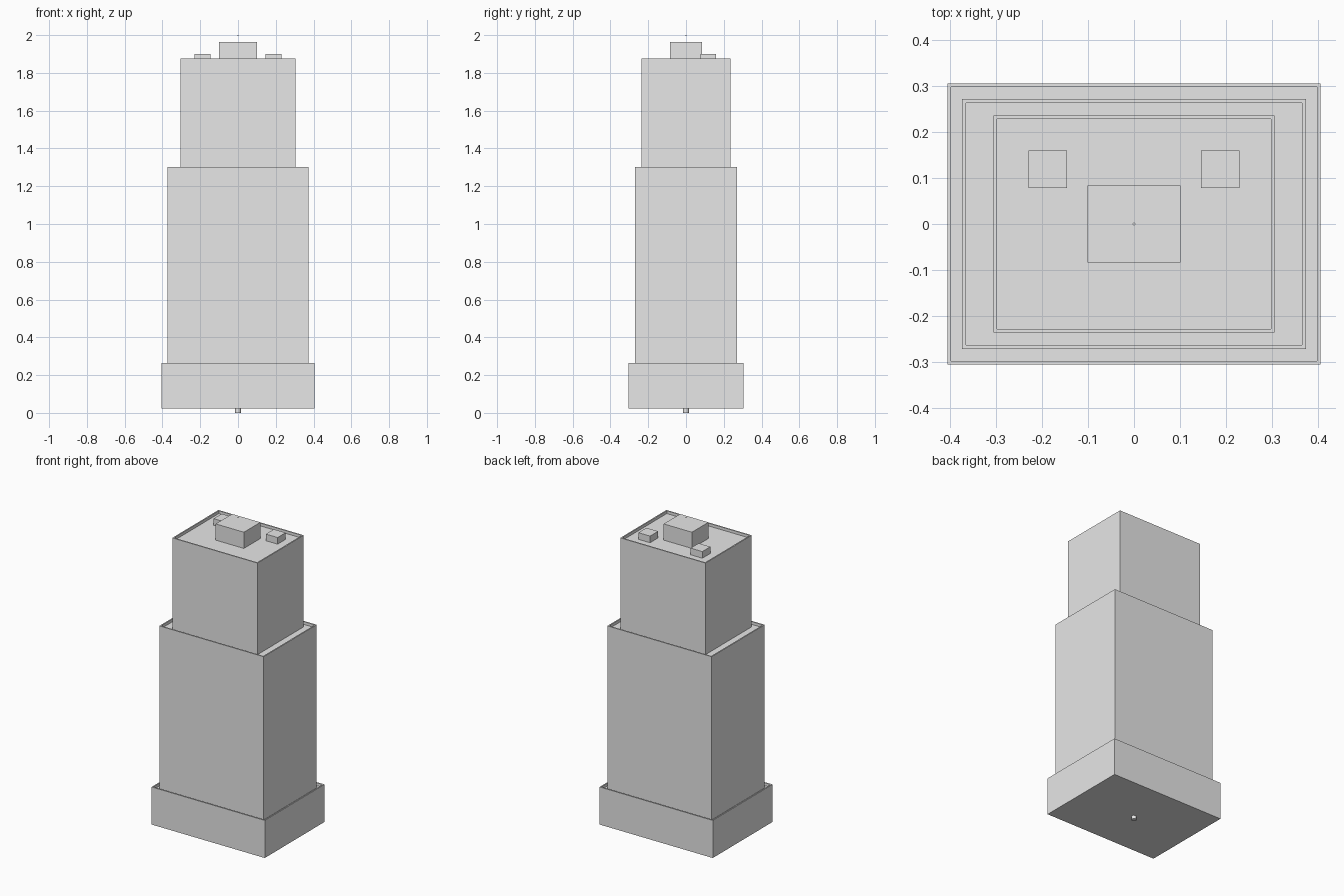
import bpy, bmesh
from mathutils import Matrix, Vector

if "Cube" in bpy.data.objects:
    bpy.data.objects.remove(bpy.data.objects["Cube"])

grey = bpy.data.materials.new("concrete_grey")
grey.diffuse_color = (0.8, 0.8, 0.8, 1)
grey.use_nodes = True
grey.node_tree.nodes["Principled BSDF"].inputs["Base Color"].default_value = grey.diffuse_color

RIM = 0.008      # parapet thickness
DEPTH = 0.018    # parapet height above the roof deck


def finish(bm, name):
    mesh = bpy.data.meshes.new(name)
    bmesh.ops.recalc_face_normals(bm, faces=bm.faces)
    bm.to_mesh(mesh)
    bm.free()
    mesh.materials.append(grey)
    obj = bpy.data.objects.new(name, mesh)
    bpy.context.collection.objects.link(obj)
    return obj


def block(name, x, y, half_x, half_y, z0, z1, parapet=False):
    bm = bmesh.new()
    size = Matrix.Diagonal((2 * half_x, 2 * half_y, z1 - z0, 1))
    bmesh.ops.create_cube(bm, size=1, matrix=Matrix.Translation((x, y, (z0 + z1) / 2)) @ size)
    if parapet:
        # inset the roof, then sink it behind the parapet
        bm.normal_update()
        roof = max(bm.faces, key=lambda f: f.calc_center_median().z)
        bmesh.ops.inset_region(bm, faces=[roof], thickness=RIM, use_even_offset=True)
        sunk = bmesh.ops.extrude_discrete_faces(bm, faces=[roof])["faces"][0]
        bmesh.ops.translate(bm, verts=sunk.verts, vec=Vector((0, 0, -DEPTH)))
    return finish(bm, name)


def rod(name, radius, z0, z1, sides=16):
    bm = bmesh.new()
    bmesh.ops.create_cone(bm, cap_ends=True, segments=sides, radius1=radius, radius2=radius,
                          depth=z1 - z0, matrix=Matrix.Translation((0, 0, (z0 + z1) / 2)))
    return finish(bm, name)


# stepped tower, each tier standing on the deck of the one below
block("base_tier", 0, 0, 0.405, 0.305, 0.022, 0.265, True)
block("middle_tier", 0, 0, 0.373, 0.271, 0.265 - DEPTH, 1.302, True)
block("upper_tier", 0, 0, 0.305, 0.236, 1.302 - DEPTH, 1.876, True)

# rooftop plant room and two vent boxes
deck = 1.876 - DEPTH
block("plant_room", 0, 0, 0.101, 0.084, deck, 1.963)
for side, label in ((-1, "left"), (1, "right")):
    block(label + "_vent_box", side * 0.187, 0.119, 0.042, 0.041, deck, 1.901)

# hairline mast with its tip, and the locating peg underneath
rod("mast", 0.0004, 1.963, 1.998, 6)
rod("mast_tip", 0.003, 1.996, 2.0, 12)
rod("base_peg", 0.015, 0.0, 0.022, 16)
